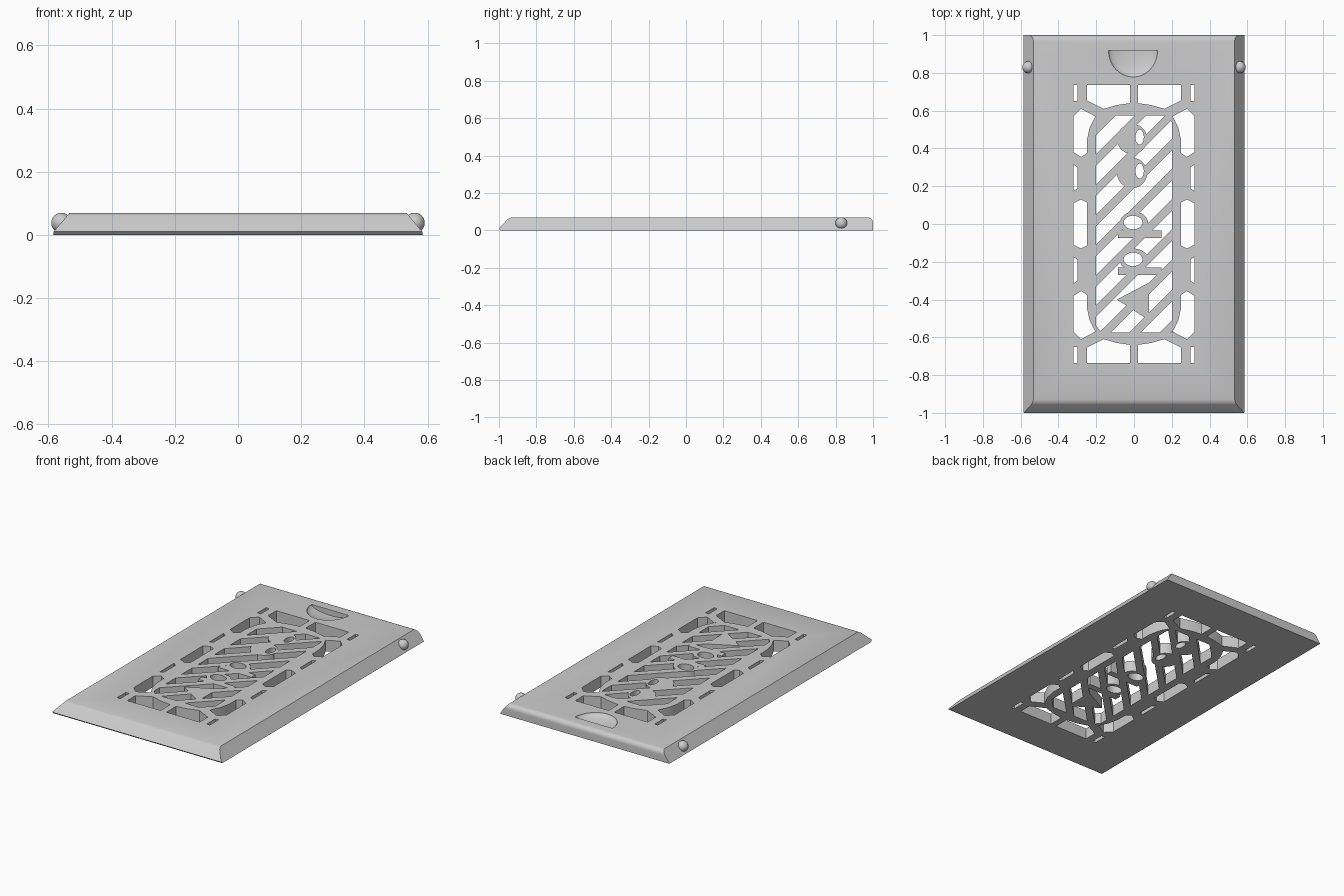
import bpy, bmesh, math
from mathutils import Matrix

if "Cube" in bpy.data.objects:
    bpy.data.objects.remove(bpy.data.objects["Cube"])

TOP = 0.07
grey = bpy.data.materials.new("plain_grey")
grey.use_nodes = True
grey.diffuse_color = (0.6, 0.6, 0.6, 1)
grey.node_tree.nodes["Principled BSDF"].inputs["Base Color"].default_value = (0.6, 0.6, 0.6, 1)


def make_object(name, bm):
    bmesh.ops.recalc_face_normals(bm, faces=bm.faces)
    mesh = bpy.data.meshes.new(name)
    bm.to_mesh(mesh)
    bm.free()
    mesh.materials.append(grey)
    obj = bpy.data.objects.new(name, mesh)
    bpy.context.collection.objects.link(obj)
    return obj


def prisms(name, outlines, low=-0.05, high=0.15):
    """Upright prisms, one for each outline."""
    bm = bmesh.new()
    for outline in outlines:
        face = bm.faces.new([bm.verts.new((x, y, low)) for x, y in outline])
        result = bmesh.ops.extrude_face_region(bm, geom=[face])
        verts = [v for v in result["geom"] if isinstance(v, bmesh.types.BMVert)]
        bmesh.ops.translate(bm, verts=verts, vec=(0, 0, high - low))
    return make_object(name, bm)


def boolean(obj, tool, operation):
    """Apply one boolean and remove its helper."""
    mod = obj.modifiers.new("cut", "BOOLEAN")
    mod.operation, mod.object, mod.solver = operation, tool, "EXACT"
    tool.hide_render = True
    graph = bpy.context.evaluated_depsgraph_get()
    mesh = bpy.data.meshes.new_from_object(obj.evaluated_get(graph))
    obj.modifiers.clear()
    obj.data = mesh
    bpy.data.objects.remove(tool)


def oval(x, y, rx, ry, count=24):
    return [(x + rx * math.cos(i * math.tau / count), y + ry * math.sin(i * math.tau / count))
            for i in range(count)]


def box(x0, x1, y0, y1):
    return [(x0, y0), (x1, y0), (x1, y1), (x0, y1)]


def smooth(obj):
    bpy.ops.object.select_all(action="DESELECT")
    obj.select_set(True)
    bpy.context.view_layer.objects.active = obj
    bpy.ops.object.shade_smooth_by_angle(angle=math.radians(30))


# Plate: side profile swept across, narrowing towards the top
profile = [(-0.99, 0), (-1, 0.01), (-0.955, 0.059), (-0.945, 0.066), (-0.93, TOP)]
for i in range(7):
    a = math.radians(90 - 15 * i)
    profile.append((0.97 + 0.03 * math.cos(a), 0.04 + 0.03 * math.sin(a)))
profile.append((1, 0))
bm = bmesh.new()
rows = []
for side in (-1, 1):
    rows.append([bm.verts.new((side * (0.585 - 0.052 * max(0, z - 0.008) / 0.062), y, z))
                 for y, z in profile])
    bm.faces.new(rows[-1])
for i in range(len(profile)):
    j = (i + 1) % len(profile)
    bm.faces.new((rows[0][i], rows[0][j], rows[1][j], rows[1][i]))
plate = make_object("grille_plate", bm)

# Border openings, mirrored into all four quarters
quarter = [
    box(0.298, 0.32, 0.65, 0.735),
    [(0.298, 0.19), (0.32, 0.175), (0.32, 0.315), (0.298, 0.3)],
    [(0.25, 0.735), (0.02, 0.735), (0.02, 0.64), (0.09, 0.63), (0.16, 0.61), (0.25, 0.655)],
    [(0.32, 0.57), (0.28, 0.61), (0.205, 0.57), (0.235, 0.51), (0.25, 0.44),
     (0.25, 0.375), (0.28, 0.355), (0.32, 0.38)],
]
border = [[(sx * x, sy * y) for x, y in shape]
          for shape in quarter for sx in (-1, 1) for sy in (-1, 1)]
for s in (-1, 1):
    border.append([(s * x, y) for x, y in ((0.32, 0.11), (0.28, 0.13), (0.25, 0.115),
                                          (0.25, -0.115), (0.28, -0.13), (0.32, -0.11))])
boolean(plate, prisms("border_cutter", border), "DIFFERENCE")

# Diagonal slots, trimmed to the central window and around solid islands
slots = []
for k in range(10):
    c = 0.62 - 0.16 * k
    slots.append([(-0.4, c - 0.45), (0.4, c + 0.35), (0.4, c + 0.45), (-0.4, c - 0.35)])
slot_cutter = prisms("slot_cutter", slots, -0.04, 0.14)
window = [(-0.2, -0.54), (-0.17, -0.575), (0.2, -0.575),
          (0.2, 0.54), (0.165, 0.575), (-0.2, 0.575)]
boolean(slot_cutter, prisms("window_helper", [window]), "INTERSECT")
islands = [
    oval(-0.01, 0.45, 0.08, 0.08), oval(-0.01, 0.27, 0.08, 0.08),
    oval(0, 0.005, 0.075, 0.06), oval(0, -0.19, 0.075, 0.06),
    [(-0.09, -0.4), (0.08, -0.31), (0.08, -0.51)],
]
boolean(slot_cutter, prisms("island_helper", islands), "DIFFERENCE")
bars = [box(-0.085, 0.145, y - 0.02, y + 0.02) for y in (-0.055, -0.25)]
boolean(slot_cutter, prisms("bar_helper", bars), "DIFFERENCE")
boolean(plate, slot_cutter, "DIFFERENCE")

# Small oval openings inside the islands
eyes = [oval(0.03, 0.46, 0.022, 0.04), oval(0.03, 0.28, 0.022, 0.04),
        oval(-0.005, 0.008, 0.05, 0.036), oval(-0.005, -0.187, 0.05, 0.036)]
boolean(plate, prisms("eye_cutter", eyes), "DIFFERENCE")

# Thumb notch: a shallow half dish with a straight rear wall
bm = bmesh.new()
bmesh.ops.create_uvsphere(bm, u_segments=48, v_segments=24, radius=1)
bmesh.ops.scale(bm, vec=(0.13, 0.14, 0.035), verts=bm.verts)
cut = bmesh.ops.bisect_plane(bm, geom=bm.verts[:] + bm.edges[:] + bm.faces[:], dist=1e-5,
                             plane_co=(0, 0, 0), plane_no=(0, 1, 0), clear_outer=True)
bmesh.ops.holes_fill(bm, edges=[e for e in bm.edges if e.is_boundary])
bmesh.ops.translate(bm, vec=(-0.005, 0.918, TOP + 0.0005), verts=bm.verts)
boolean(plate, make_object("notch_cutter", bm), "DIFFERENCE")
smooth(plate)

# Round catches on both sides
for name, s in (("left_catch", 1), ("right_catch", -1)):
    bm = bmesh.new()
    bmesh.ops.create_uvsphere(bm, u_segments=32, v_segments=16, radius=0.032,
                              matrix=Matrix.Translation((s * 0.559, 0.83, 0.038)))
    smooth(make_object(name, bm))
